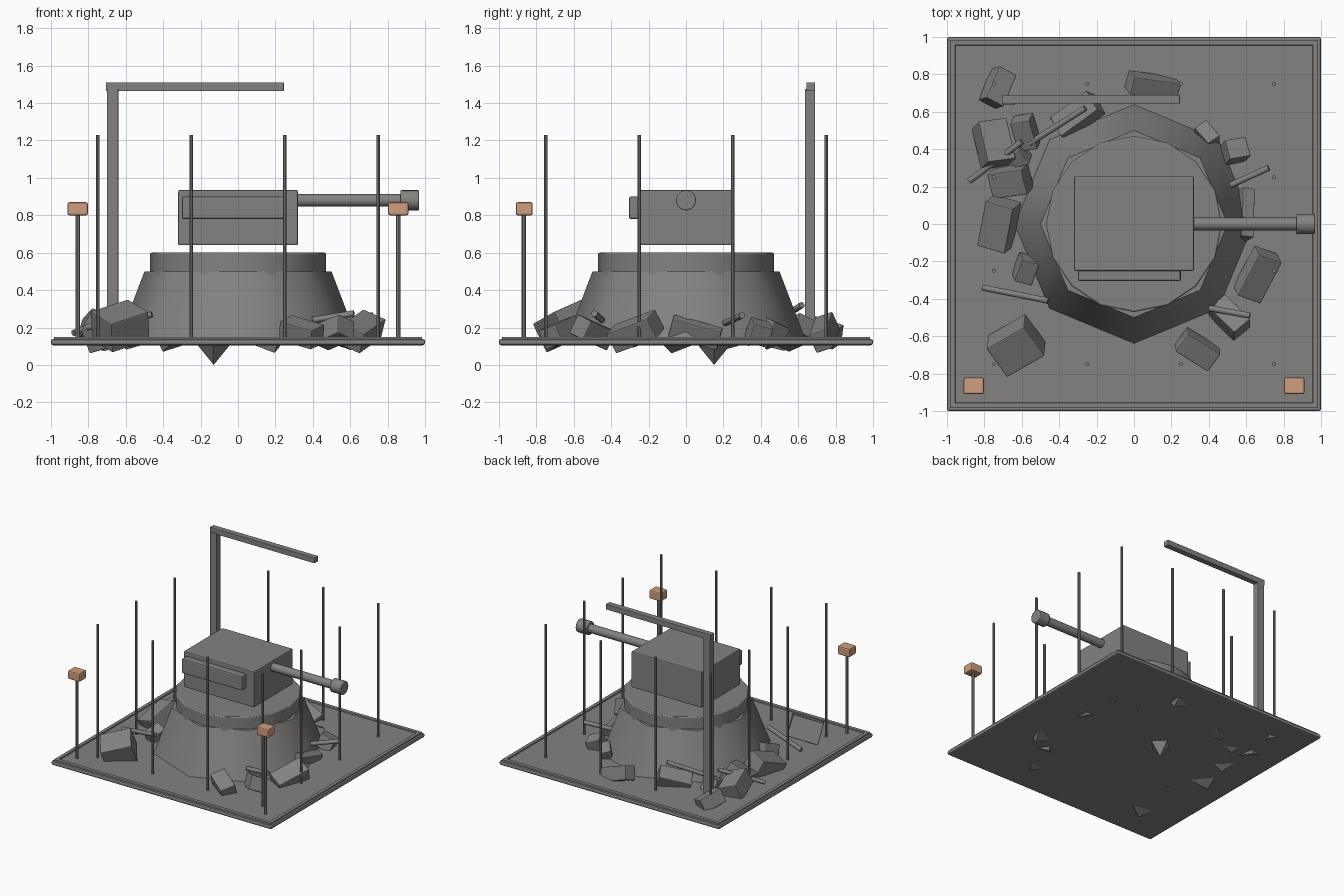
import bpy, math, random
from mathutils import Vector

if "Cube" in bpy.data.objects:
    bpy.data.objects.remove(bpy.data.objects["Cube"])

random.seed(4)


def material(name, rgb):
    m = bpy.data.materials.new(name)
    m.diffuse_color = (*rgb, 1)
    m.use_nodes = True
    m.node_tree.nodes["Principled BSDF"].inputs["Base Color"].default_value = m.diffuse_color
    return m


GREY = material("grey", (0.23, 0.225, 0.217))
ORANGE = material("lamp_orange", (0.64, 0.34, 0.205))


def finish(name, mat, bevel=0.0, smooth=0):
    o = bpy.context.object
    o.name = name
    o.data.materials.append(mat)
    if bevel:
        b = o.modifiers.new("bevel", 'BEVEL')
        b.width, b.segments = bevel, 2
    if smooth:
        bpy.ops.object.shade_smooth_by_angle(angle=math.radians(smooth))
    return o


def box(name, loc, size, rot=(0, 0, 0), mat=GREY, bevel=0.006):
    bpy.ops.mesh.primitive_cube_add(size=1, location=loc,
                                    rotation=[math.radians(a) for a in rot])
    bpy.context.object.scale = size
    bpy.ops.object.transform_apply(location=False, rotation=False, scale=True)
    return finish(name, mat, bevel)


def span(name, lo, hi, mat=GREY, bevel=0.006):
    lo, hi = Vector(lo), Vector(hi)
    return box(name, (lo + hi) / 2, hi - lo, mat=mat, bevel=bevel)


def rod(name, a, b, r, sides=12, bevel=0.0):
    a, b = Vector(a), Vector(b)
    d = b - a
    bpy.ops.mesh.primitive_cylinder_add(vertices=sides, radius=r, depth=d.length,
                                        location=(a + b) / 2,
                                        rotation=d.to_track_quat('Z', 'Y').to_euler())
    return finish(name, GREY, bevel, 40)


# Ground plate with a low raised border
span("base_plate", (-1, -1, 0.105), (1, 1, 0.138), bevel=0.012)
for s in (-1, 1):
    span("border_x", (-0.985, s * 0.97 - 0.015, 0.125), (0.985, s * 0.97 + 0.015, 0.15), bevel=0.005)
    span("border_y", (s * 0.97 - 0.015, -0.985, 0.125), (s * 0.97 + 0.015, 0.985, 0.15), bevel=0.005)

# Eight-sided pedestal and turret ring
bpy.ops.mesh.primitive_cone_add(vertices=8, radius1=0.645, radius2=0.5, depth=0.38,
                                location=(0, 0, 0.31))
finish("pedestal", GREY, smooth=50)
bpy.ops.mesh.primitive_cylinder_add(vertices=16, radius=0.47, depth=0.14, location=(0, 0, 0.53))
finish("turret_ring", GREY, 0.008, 30)

# Turret housing, side locker and gun barrel
span("turret_housing", (-0.32, -0.25, 0.64), (0.32, 0.255, 0.935), bevel=0.008)
span("side_locker", (-0.3, -0.305, 0.78), (0.25, -0.24, 0.9), bevel=0.01)
rod("barrel", (0.3, 0, 0.88), (0.9, 0, 0.88), 0.034, 20)
rod("muzzle", (0.868, 0, 0.88), (0.968, 0, 0.88), 0.054, 20, 0.006)

# Crane post and arm
span("crane_post", (-0.7, 0.635, 0.12), (-0.64, 0.69, 1.475), bevel=0.003)
span("crane_arm", (-0.706, 0.643, 1.465), (0.245, 0.69, 1.51), bevel=0.003)

# Thin poles around the perimeter
grid = (-0.75, -0.25, 0.25, 0.75)
for x in grid:
    for y in grid:
        if max(abs(x), abs(y)) > 0.5:
            rod("perimeter_pole", (x, y, 0.12), (x, y, 1.23), 0.0105, 8)

# Lamps on short posts at the front corners
for s in (-1, 1):
    rod("lamp_post", (s * 0.857, -0.867, 0.15), (s * 0.857, -0.867, 0.81), 0.012, 8)
    box("lamp", (s * 0.857, -0.865, 0.835), (0.108, 0.09, 0.07), mat=ORANGE, bevel=0.01)

# Tumbled rubble blocks: x, y, width, depth, turn; height and tilt follow by rule
for x, y, w, d, turn in (
        (-0.73, 0.73, 0.11, 0.19, -28),
        (-0.75, 0.43, 0.16, 0.23, 8),
        (-0.58, 0.49, 0.11, 0.17, 10),
        (-0.61, 0.36, 0.08, 0.09, 35),
        (-0.66, 0.23, 0.2, 0.14, 8),
        (-0.72, 0.0, 0.16, 0.26, -17),
        (-0.58, -0.24, 0.1, 0.13, -15),
        (-0.63, -0.65, 0.24, 0.2, 30),
        (0.34, -0.67, 0.21, 0.12, -32),
        (0.66, -0.27, 0.14, 0.26, -20),
        (0.51, -0.5, 0.12, 0.2, 40),
        (0.59, 0.05, 0.07, 0.27, -8),
        (0.54, 0.39, 0.12, 0.11, 10),
        (0.1, 0.74, 0.27, 0.1, -8),
        (-0.3, 0.58, 0.25, 0.13, 36),
        (0.39, 0.47, 0.08, 0.12, 35)):
    h = min(max(0.85 * min(w, d), 0.11), 0.17)
    tilt = [random.choice((-1, 1)) * random.uniform(14, 24) for _ in range(2)]
    box("rubble_block", (x, y, 0.11 + 0.58 * h), (w, d, h), (*tilt, turn))

# Broken shard poking out underneath
bpy.ops.mesh.primitive_cone_add(vertices=4, radius1=0.0, radius2=0.13, depth=0.16,
                                location=(-0.13, 0.15, 0.08))
finish("buried_shard", GREY)

# Loose bent-out rods among the rubble
for a, b in (((-0.56, 0.43, 0.2), (-0.26, 0.62, 0.32)),
             ((-0.88, 0.23, 0.17), (-0.6, 0.44, 0.28)),
             ((-0.81, -0.34, 0.2), (-0.46, -0.41, 0.27)),
             ((0.5, 0.2, 0.22), (0.72, 0.3, 0.265)),
             ((0.4, -0.45, 0.24), (0.62, -0.49, 0.275))):
    rod("rubble_rod", a, b, 0.017, 10)
